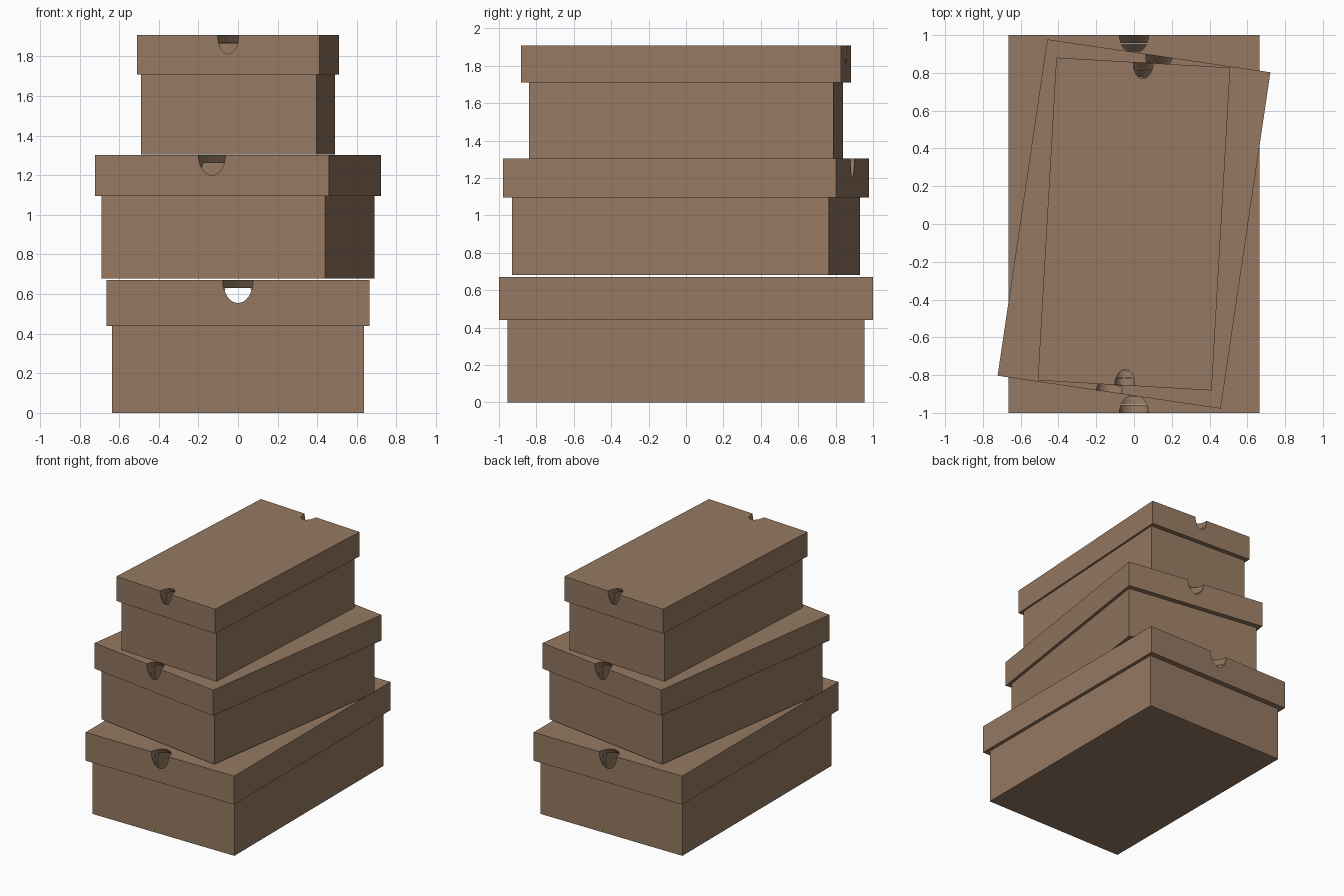
import bpy, bmesh, math
from mathutils import Matrix

if "Cube" in bpy.data.objects:
    bpy.data.objects.remove(bpy.data.objects["Cube"])

card = bpy.data.materials.new("brown_cardboard")
card.diffuse_color = (0.30, 0.19, 0.12, 1)
card.use_nodes = True
card.node_tree.nodes["Principled BSDF"].inputs["Base Color"].default_value = card.diffuse_color


def new_object(name, bm):
    bmesh.ops.recalc_face_normals(bm, faces=bm.faces[:])
    me = bpy.data.meshes.new(name)
    bm.to_mesh(me)
    bm.free()
    me.materials.append(card)
    ob = bpy.data.objects.new(name, me)
    bpy.context.collection.objects.link(ob)
    return ob


def tray(name, hx, hy, z_closed, z_open, tx, ty, tz):
    """Hollow box, closed at z_closed and open at z_open."""
    bm = bmesh.new()
    z_floor = z_closed + math.copysign(tz, z_open - z_closed)

    def ring(x, y, z):
        return [bm.verts.new((sx * x, sy * y, z))
                for sx, sy in ((-1, -1), (1, -1), (1, 1), (-1, 1))]

    rings = [ring(hx, hy, z_closed), ring(hx, hy, z_open),
             ring(hx - tx, hy - ty, z_open), ring(hx - tx, hy - ty, z_floor)]
    for a, b in zip(rings, rings[1:]):
        for i in range(4):
            j = (i + 1) % 4
            bm.faces.new((a[i], a[j], b[j], b[i]))
    bm.faces.new(rings[0])
    bm.faces.new(rings[-1])
    return new_object(name, bm)


def notch_cutter(y_side, hy, z_top, rx, ry, rz):
    """Slanted cylinder through the top end edge of the lid."""
    bm = bmesh.new()
    m = (Matrix.Translation((0, y_side * hy, z_top))
         @ Matrix.Diagonal((rx, ry, rz, 1))
         @ Matrix.Rotation(y_side * math.radians(-45), 4, 'X')
         @ Matrix.Diagonal((1, 0.7071, 1, 1)))
    bmesh.ops.create_cone(bm, cap_ends=True, segments=32, radius1=1,
                          radius2=1, depth=4.4, matrix=m)
    return new_object("notch_cutter", bm)


def cut(ob, cutter):
    mod = ob.modifiers.new("notch", 'BOOLEAN')
    mod.operation = 'DIFFERENCE'
    mod.solver = 'EXACT'
    mod.object = cutter
    bpy.context.view_layer.objects.active = ob
    bpy.ops.object.modifier_apply(modifier=mod.name)


# name, turn, base half size, lid half size, heights (bottom, lid rim, top), notch radii
boxes = [
    ("bottom", 0.0, (0.636, 0.955), (0.665, 1.0), (0.0, 0.44, 0.67), (0.077, 0.095, 0.115)),
    ("middle", -8.4, (0.571, 0.857), (0.597, 0.90), (0.68, 1.095, 1.303), (0.069, 0.085, 0.103)),
    ("top", -3.3, (0.443, 0.816), (0.461, 0.856), (1.304, 1.71, 1.908), (0.053, 0.085, 0.095)),
]

for name, turn, (bx, by), (lx, ly), (z0, z1, z2), radii in boxes:
    wall_x, wall_y = lx - bx - 0.002, ly - by - 0.002
    roof = 0.04
    # body and overlapping lid
    base = tray(name + "_box_body", bx, by, z0, z2 - roof - 0.002, wall_x, wall_y, roof)
    lid = tray(name + "_box_lid", lx, ly, z2, z1, wall_x, wall_y, roof)
    # finger notches at both ends
    for side in (-1, 1):
        cutter = notch_cutter(side, ly, z2, *radii)
        cut(base, cutter)
        cut(lid, cutter)
        bpy.data.objects.remove(cutter)
    for ob in (base, lid):
        ob.rotation_euler.z = math.radians(turn)
